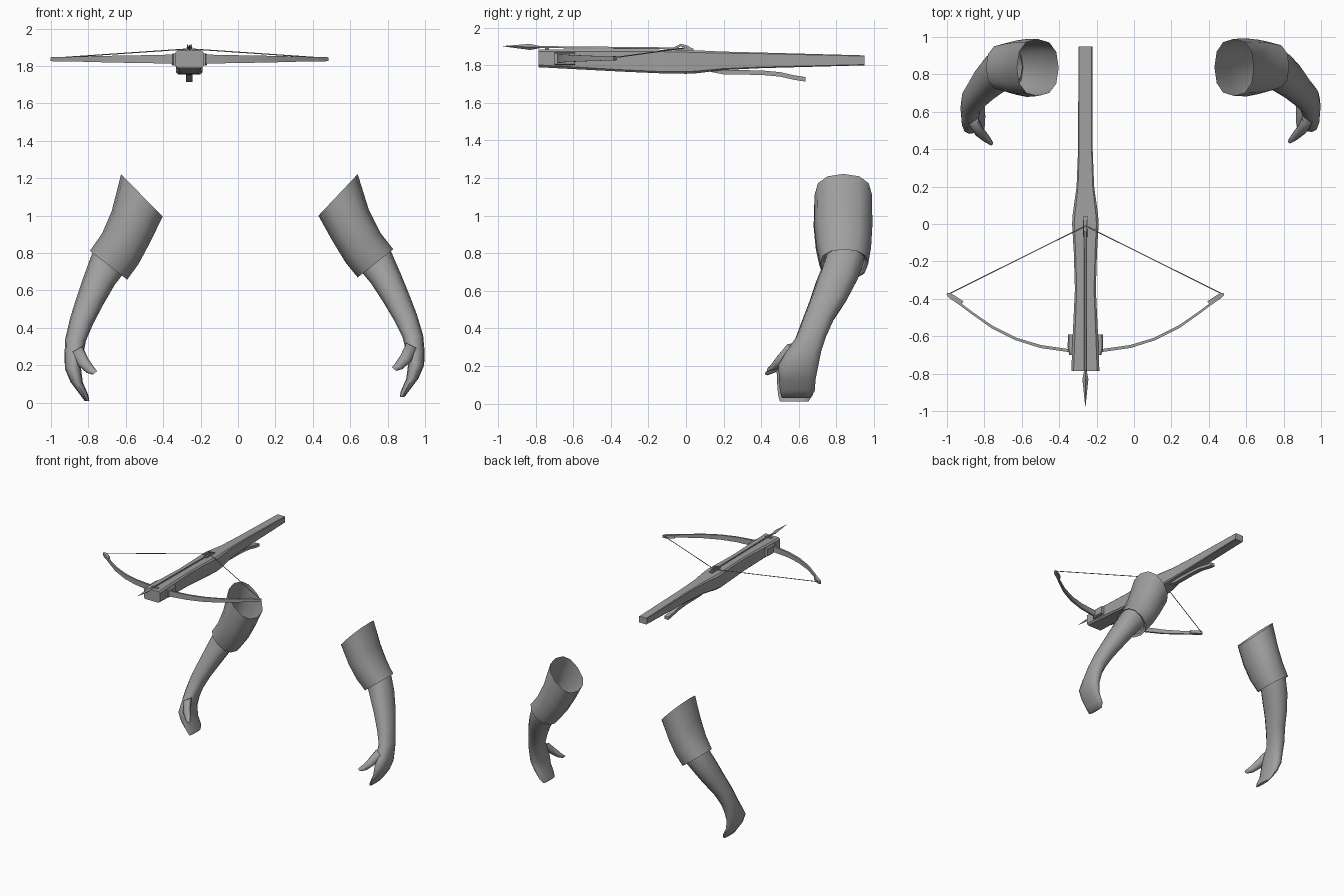
import bpy, bmesh, math
from mathutils import Vector

if "Cube" in bpy.data.objects:
    bpy.data.objects.remove(bpy.data.objects["Cube"], do_unlink=True)

grey = bpy.data.materials.new("plain grey")
grey.use_nodes = True
colour = (0.35, 0.35, 0.35, 1)
grey.diffuse_color = colour
grey.node_tree.nodes["Principled BSDF"].inputs["Base Color"].default_value = colour

CX = -0.26   # centre line of the crossbow


def loft(name, rings, cap_start=True, cap_end=True, smooth=30):
    """Skin a list of equal-length point rings."""
    bm = bmesh.new()
    loops = [[bm.verts.new(p) for p in ring] for ring in rings]
    n = len(rings[0])
    for a, b in zip(loops, loops[1:]):
        for i in range(n):
            j = (i + 1) % n
            bm.faces.new((a[i], a[j], b[j], b[i]))
    if cap_start:
        bm.faces.new(loops[0])
    if cap_end:
        bm.faces.new(loops[-1])
    bmesh.ops.recalc_face_normals(bm, faces=bm.faces)
    mesh = bpy.data.meshes.new(name)
    bm.to_mesh(mesh)
    bm.free()
    mesh.materials.append(grey)
    obj = bpy.data.objects.new(name, mesh)
    bpy.context.collection.objects.link(obj)
    bpy.ops.object.select_all(action='DESELECT')
    obj.select_set(True)
    bpy.context.view_layer.objects.active = obj
    bpy.ops.object.shade_smooth_by_angle(angle=math.radians(smooth))
    return obj


def box_ring(y, w, z0, z1, c=0.0, x=CX):
    """Upright rectangle at depth y, half width w, with corner cut c."""
    if not c:
        return [(x - w, y, z0), (x + w, y, z0), (x + w, y, z1), (x - w, y, z1)]
    return [(x - w + c, y, z0), (x + w - c, y, z0), (x + w, y, z0 + c), (x + w, y, z1 - c),
            (x + w - c, y, z1), (x - w + c, y, z1), (x - w, y, z1 - c), (x - w, y, z0 + c)]


def rod(name, a, b, r0, r1, sides=6):
    a, b = Vector(a), Vector(b)
    d = (b - a).normalized()
    u = d.cross(Vector((0, 0, 1))).normalized()
    v = d.cross(u)
    angles = [2 * math.pi * i / sides for i in range(sides)]
    return loft(name, [[p + r * (u * math.cos(t) + v * math.sin(t)) for t in angles]
                       for p, r in ((a, r0), (b, r1))], smooth=70)


# Crossbow stock: depth, half width, bottom, top, corner cut
stock = [(-0.785, 0.075, 1.79, 1.885, 0.012), (-0.6, 0.068, 1.78, 1.885, 0.012),
         (-0.35, 0.056, 1.767, 1.884, 0.01), (-0.15, 0.062, 1.758, 1.883, 0.01),
         (0.0, 0.071, 1.755, 1.882, 0.012), (0.05, 0.068, 1.757, 1.88, 0.012),
         (0.2, 0.047, 1.775, 1.873, 0.008), (0.4, 0.039, 1.785, 1.868, 0.006),
         (0.95, 0.037, 1.80, 1.853, 0.004)]
loft("stock", [box_ring(*s) for s in stock], smooth=25)

# Trigger lever under the stock
lever = [(0.13, 1.778), (0.2, 1.765), (0.4, 1.762), (0.5, 1.753), (0.58, 1.735), (0.635, 1.727)]
loft("trigger_lever", [box_ring(y, 0.018, z - 0.013, z + 0.011) for y, z in lever])

# Latch prongs and the bolt guide on top
for side in (-1, 1):
    prong = [(-0.07, 1.893), (-0.03, 1.914), (0.0, 1.908), (0.04, 1.887)]
    loft("latch_prong", [box_ring(y, 0.004, z - 0.014, z, x=CX + side * 0.01) for y, z in prong])
loft("bolt_guide", [box_ring(y, 0.028, 1.88, 1.892) for y in (-0.75, -0.73)])
loft("latch_base", [box_ring(y, 0.014, 1.875, 1.889) for y in (-0.06, 0.04)])

# Bolt with its pointed head
rod("bolt_shaft", (CX, -0.84, 1.898), (CX, -0.04, 1.89), 0.006, 0.006)
rod("bolt_head_back", (CX, -0.78, 1.897), (CX, -0.83, 1.898), 0.006, 0.016, 4)
rod("bolt_head_tip", (CX, -0.83, 1.898), (CX, -0.975, 1.902), 0.016, 0.001, 4)

# Bow limbs: offset from centre line, depth, half thickness, half height
limb = [(0.0, -0.68, 0.008, 0.024), (0.1, -0.675, 0.008, 0.024), (0.24, -0.655, 0.008, 0.021),
        (0.37, -0.615, 0.007, 0.019), (0.5, -0.55, 0.007, 0.016), (0.6, -0.48, 0.006, 0.013),
        (0.68, -0.42, 0.006, 0.012), (0.735, -0.38, 0.006, 0.011)]
tip = [(0.66, -0.425, 0.014, 0.012), (0.72, -0.385, 0.013, 0.012), (0.74, -0.372, 0.006, 0.009)]


def limb_rings(points, side):
    rings = []
    for i, (dx, y, t, h) in enumerate(points):
        p, q = points[max(i - 1, 0)], points[min(i + 1, len(points) - 1)]
        d = Vector((q[0] - p[0], q[1] - p[1])).normalized()
        nx, ny = -d.y * t, d.x * t
        rings.append([(CX + side * (dx + s * nx), y + s * ny, 1.837 + k * h)
                      for s, k in ((-1, -1), (1, -1), (1, 1), (-1, 1))])
    return rings


for side, label in ((-1, "right"), (1, "left")):
    loft(label + "_bow_limb", limb_rings(limb, side))
    loft(label + "_limb_tip", limb_rings(tip, side))
    loft(label + "_limb_bracket", [box_ring(y, w, 1.802, 1.868, 0.006, CX + side * 0.07)
                                   for y, w in ((-0.7, 0.016), (-0.66, 0.025), (-0.59, 0.023))])
    rod(label + "_bowstring", (CX + side * 0.735, -0.376, 1.842), (CX, -0.01, 1.892), 0.003, 0.003, 5)


# Arms: each section is inner x, inner z, outer x, outer z, front y, back y
sleeve = [(0.43, 1.0, 0.64, 1.222, 0.685, 0.99), (0.505, 0.865, 0.70, 1.03, 0.682, 0.992),
          (0.575, 0.75, 0.76, 0.91, 0.695, 0.985), (0.64, 0.67, 0.83, 0.82, 0.715, 0.97),
          (0.652, 0.69, 0.818, 0.822, 0.732, 0.955), (0.64, 0.72, 0.80, 0.845, 0.74, 0.95)]
forearm = [(0.64, 0.73, 0.80, 0.84, 0.745, 0.95), (0.66, 0.70, 0.822, 0.80, 0.735, 0.945),
           (0.71, 0.64, 0.87, 0.69, 0.70, 0.915), (0.775, 0.54, 0.915, 0.58, 0.665, 0.86),
           (0.835, 0.44, 0.957, 0.47, 0.625, 0.79), (0.88, 0.35, 0.99, 0.36, 0.588, 0.745),
           (0.895, 0.29, 0.998, 0.27, 0.535, 0.72), (0.91, 0.21, 0.995, 0.20, 0.492, 0.705),
           (0.90, 0.13, 0.965, 0.13, 0.495, 0.69), (0.87, 0.06, 0.92, 0.07, 0.50, 0.685),
           (0.865, 0.03, 0.89, 0.03, 0.51, 0.66)]
thumb = [(0.90, 0.32, 0.96, 0.29, 0.53, 0.60), (0.87, 0.255, 0.925, 0.22, 0.475, 0.535),
         (0.84, 0.21, 0.88, 0.18, 0.445, 0.49), (0.823, 0.19, 0.845, 0.17, 0.43, 0.455)]


def arm_rings(sections, side, sides=12, square=0.85):
    rings = []
    for xi, zi, xo, zo, y0, y1 in sections:
        ring = []
        for i in range(sides):
            t = 2 * math.pi * i / sides
            c, s = [math.copysign(abs(f) ** square, f) for f in (math.cos(t), math.sin(t))]
            x = (xi + xo + c * (xo - xi)) / 2
            y = (y0 + y1 + s * (y1 - y0)) / 2
            z = (zi + zo + c * (zo - zi)) / 2
            if side < 0:   # the right arm hangs a little closer and lower
                drop = min(max((1.2 - z) / 0.9, 0), 1)
                x, y, z = x - 0.015 - 0.055 * drop, y - 0.01 * drop, z - 0.02 * drop
            ring.append((side * x, y, z))
        rings.append(ring)
    return rings


for side, label in ((-1, "right"), (1, "left")):
    loft(label + "_sleeve", arm_rings(sleeve, side), False, False, 50)
    loft(label + "_forearm_and_hand", arm_rings(forearm, side), False, True, 60)
    loft(label + "_thumb", arm_rings(thumb, side, 8, 1), True, True, 60)
